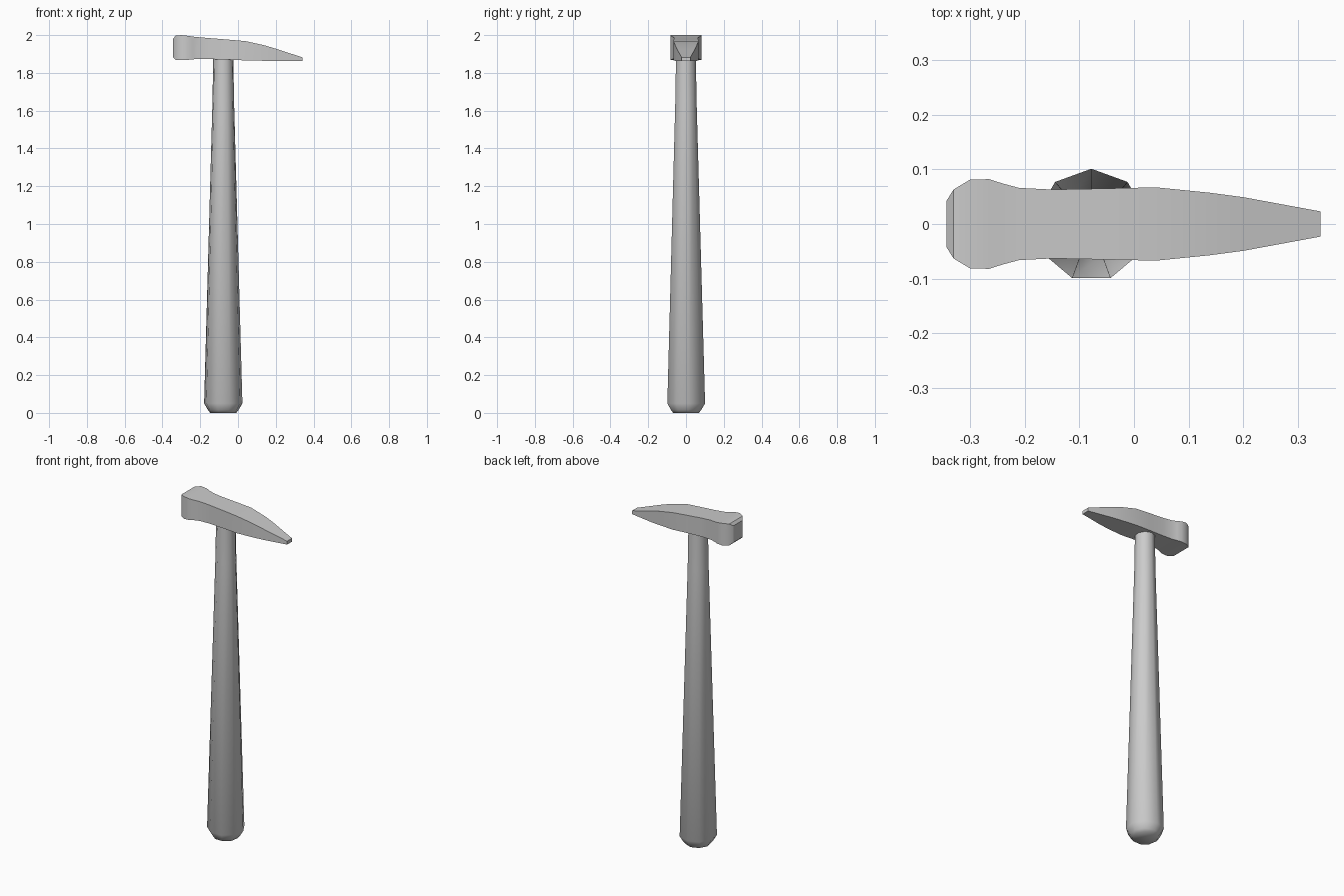
import bpy, bmesh, math

if "Cube" in bpy.data.objects:
    bpy.data.objects.remove(bpy.data.objects["Cube"])


def loft(name, rings):
    """Skin a list of equal-length rings and cap both ends."""
    bm = bmesh.new()
    loops = [[bm.verts.new(p) for p in ring] for ring in rings]
    n = len(loops[0])
    for a, b in zip(loops, loops[1:]):
        for i in range(n):
            j = (i + 1) % n
            bm.faces.new((a[i], a[j], b[j], b[i]))
    bm.faces.new(loops[0])
    bm.faces.new(loops[-1])
    bmesh.ops.recalc_face_normals(bm, faces=bm.faces)
    mesh = bpy.data.meshes.new(name)
    bm.to_mesh(mesh)
    bm.free()
    obj = bpy.data.objects.new(name, mesh)
    bpy.context.collection.objects.link(obj)
    return obj


def smooth(obj, angle):
    bpy.ops.object.select_all(action='DESELECT')
    obj.select_set(True)
    bpy.context.view_layer.objects.active = obj
    bpy.ops.object.shade_smooth_by_angle(angle=math.radians(angle))


# Handle: nine-sided taper with a rounded butt
SIDES = 9
handle_profile = [(0.0, 0.07), (0.015, 0.082), (0.05, 0.103),
                  (1.65, 0.058), (1.89, 0.054)]
handle = loft("handle", [
    [(-0.078 + r * math.cos(math.pi / 2 + math.tau * i / SIDES),
      -0.002 + r * math.sin(math.pi / 2 + math.tau * i / SIDES), z)
     for i in range(SIDES)]
    for z, r in handle_profile])
smooth(handle, 60)

# Head: rectangular sections along x (x, half width, bottom z, top z)
sections = [
    (-0.343, 0.042, 1.882, 1.982),
    (-0.330, 0.063, 1.869, 1.997),
    (-0.300, 0.081, 1.867, 2.000),
    (-0.265, 0.082, 1.869, 1.996),
    (-0.240, 0.074, 1.872, 1.992),
    (-0.210, 0.066, 1.873, 1.989),
    (-0.150, 0.063, 1.873, 1.984),
    (-0.050, 0.065, 1.870, 1.976),
    (0.040, 0.067, 1.866, 1.968),
    (0.140, 0.057, 1.864, 1.946),
    (0.200, 0.049, 1.863, 1.928),
    (0.341, 0.023, 1.862, 1.882),
]
head = loft("hammer_head", [
    [(x, -w, lo), (x, w, lo), (x, w, hi), (x, -w, hi)]
    for x, w, lo, hi in sections])
smooth(head, 30)
